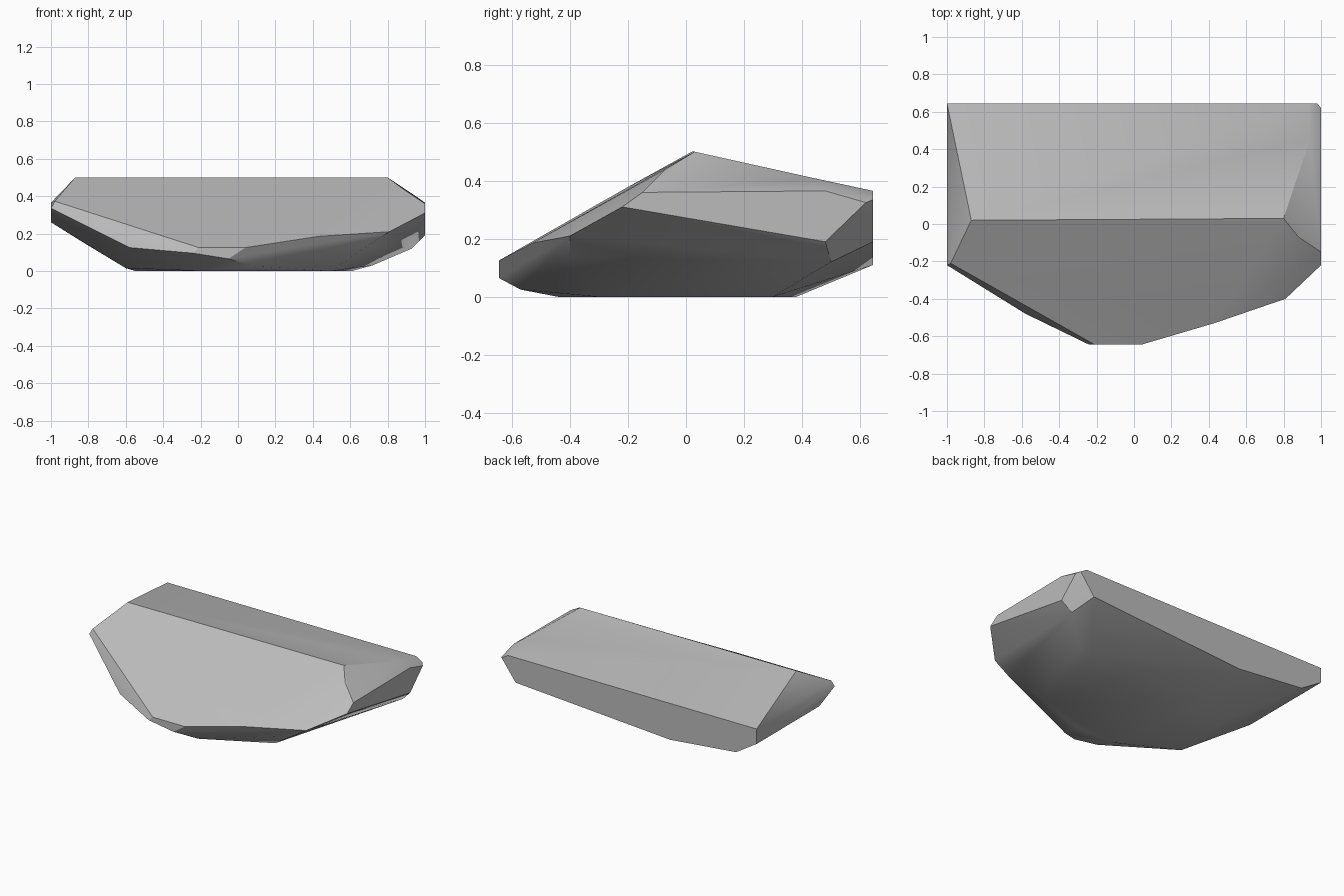
import bpy
import bmesh
from math import radians

default_cube = bpy.data.objects.get("Cube")
if default_cube:
    bpy.data.objects.remove(default_cube, do_unlink=True)


def make_material(name, colour):
    material = bpy.data.materials.new(name)
    material.use_nodes = True
    material.diffuse_color = colour
    shader = material.node_tree.nodes["Principled BSDF"]
    shader.inputs["Base Color"].default_value = colour
    shader.inputs["Roughness"].default_value = 1
    return material


def make_boulder(name, corner_groups, material):
    """Wrap a convex faceted stone around groups of corner points."""
    bm = bmesh.new()
    for group in corner_groups:
        for corner in group:
            bm.verts.new(corner)
    hull = bmesh.ops.convex_hull(bm, input=bm.verts[:])
    buried = set(hull["geom_interior"]) | set(hull["geom_unused"])
    loose = [item for item in buried if isinstance(item, bmesh.types.BMVert)]
    bmesh.ops.delete(bm, geom=loose, context="VERTS")

    # Merge nearly coplanar triangles into broad chipped facets
    bmesh.ops.dissolve_limit(bm, angle_limit=radians(2),
                             verts=bm.verts[:], edges=bm.edges[:])
    bmesh.ops.recalc_face_normals(bm, faces=bm.faces[:])

    mesh = bpy.data.meshes.new(name)
    bm.to_mesh(mesh)
    bm.free()
    mesh.materials.append(material)
    stone = bpy.data.objects.new(name, mesh)
    bpy.context.collection.objects.link(stone)

    # Rounded underside, crisp edges between the large facets
    bpy.ops.object.select_all(action="DESELECT")
    stone.select_set(True)
    bpy.context.view_layer.objects.active = stone
    bpy.ops.object.shade_smooth_by_angle(angle=radians(30))
    return stone


back = .645    # the flat rear face
front = -.645  # the blunt nose

# Crest running side to side
ridge = [(-.87, .02, .5), (.8, .03, .5), (.88, -.07, .44)]

# Upper and lower borders of the rear face
rear_top = [(-1, back, .365), (.93, back, .365), (.98, back, .335)]
rear_bottom = [(-1, back, .26), (-.84, back, .16),
               (-.33, back, .11), (.87, back, .19)]

# Vertical end on the +x side, with its chipped rear corner
left_end = [(1, -.15, .36), (1, -.22, .31), (1, .48, .19),
            (1, .62, .325), (1, .48, .365), (.94, .45, .407),
            (.93, .5, .12)]

# Narrow end on the -x side
right_end = [(-.98, -.21, .373), (-1, -.22, .335), (-1, -.05, .26)]

# Bevelled rim around the nose
nose_rim = [(-.21, front, .125), (.04, front, .125),
            (-.05, front, .065), (-.24, front, .095),
            (-.58, -.48, .125), (.43, -.53, .185),
            (.81, -.4, .21), (.7, -.4, .14), (.09, -.57, .025)]

# Resting surface and its rounded margin
underside = [(.72, .33, .03), (.61, .3, 0), (.5, -.3, 0),
             (.1, -.44, 0), (-.2, -.43, 0), (-.6, -.25, .015),
             (-.55, .2, 0), (-.3, .38, 0)]

stone_grey = make_material("stone grey", (.5, .5, .5, 1))
make_boulder("boulder",
             [ridge, rear_top, rear_bottom, left_end,
              right_end, nose_rim, underside],
             stone_grey)
